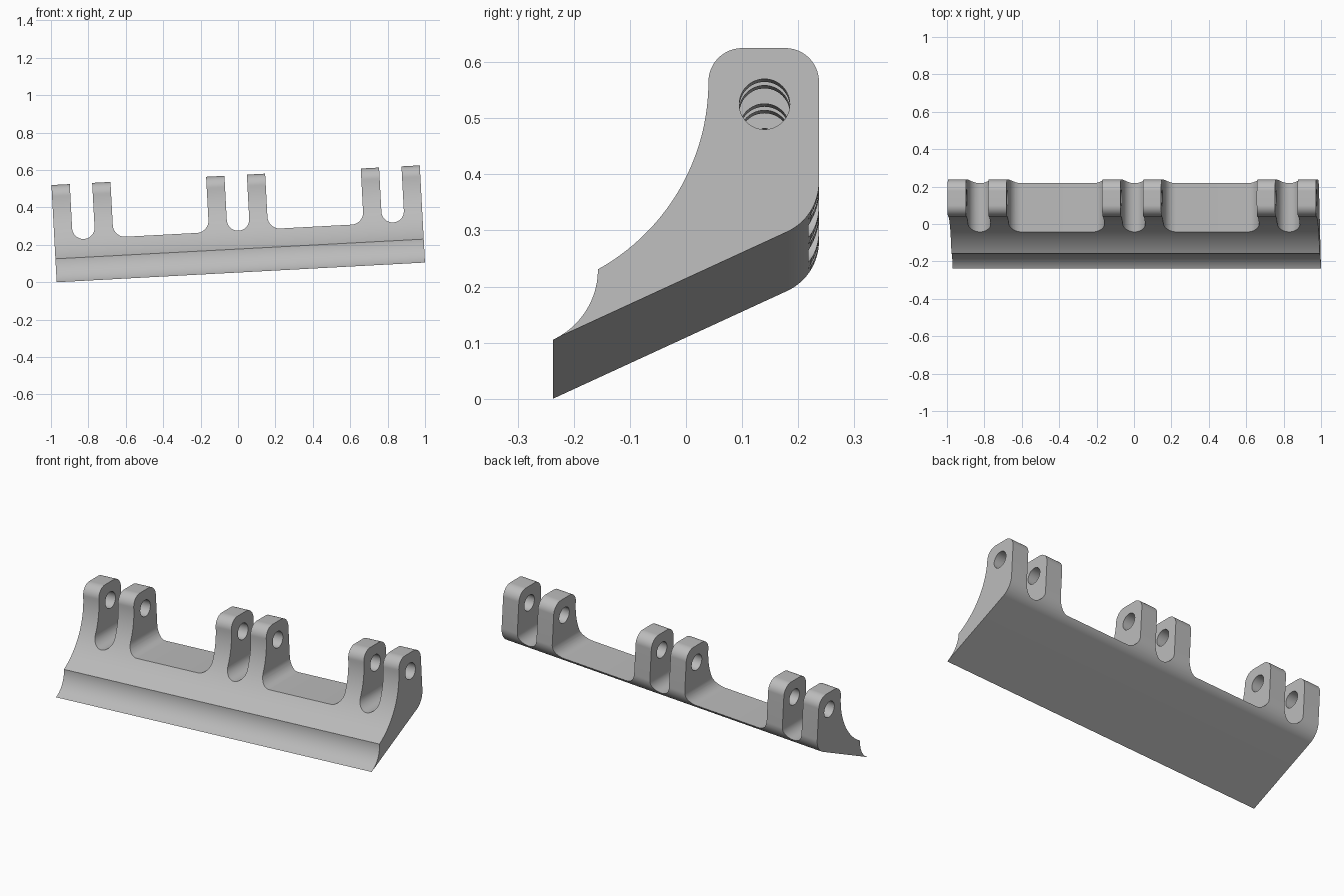
import bpy, bmesh
from math import cos, sin, radians
from mathutils import Matrix

if "Cube" in bpy.data.objects:
    bpy.data.objects.remove(bpy.data.objects["Cube"])

HALF = 0.986     # half length of the bracket
FLOOR = 0.223    # height of the cut between lugs
LUG = 0.098      # lug thickness
SLOT = 0.06      # half width of the slot in each lug pair
PAIRS = (-0.828, 0, 0.828)

grey = bpy.data.materials.new("grey")
grey.use_nodes = True
grey.diffuse_color = (0.5, 0.5, 0.5, 1)
grey.node_tree.nodes["Principled BSDF"].inputs["Base Color"].default_value = grey.diffuse_color


def arc(cx, cy, r, start, end, n=20):
    angles = [radians(start + (end - start) * i / n) for i in range(n + 1)]
    return [(cx + r * cos(a), cy + r * sin(a)) for a in angles]


def prism(bm, points, shift):
    """Extrude a closed outline of 3D points along the shift vector."""
    face = bm.faces.new([bm.verts.new(p) for p in points])
    new = bmesh.ops.extrude_face_region(bm, geom=[face])["geom"]
    bmesh.ops.translate(bm, vec=shift, verts=[v for v in new if isinstance(v, bmesh.types.BMVert)])


def make_object(name, bm):
    bmesh.ops.recalc_face_normals(bm, faces=bm.faces)
    mesh = bpy.data.meshes.new(name)
    bm.to_mesh(mesh)
    bm.free()
    mesh.materials.append(grey)
    obj = bpy.data.objects.new(name, mesh)
    bpy.context.collection.objects.link(obj)
    return obj


# Side profile: front groove, long concave face, rounded top, rounded heel
profile = (arc(-0.295, 0.125, 0.138, -65.1, 0)
           + arc(-0.343, 0.46, 0.383, -60.96, 0, 32)
           + arc(0.10, 0.46, 0.06, 180, 90)[1:]
           + arc(0.177, 0.46, 0.06, 90, 0)
           + arc(0.139, 0.281, 0.098, 0, -65.3))
bm = bmesh.new()
prism(bm, [(-HALF, y, z) for y, z in profile], (2 * HALF, 0, 0))
bracket = make_object("hinge_bracket", bm)

# Round-bottomed slots in the pairs and filleted gaps between the pairs
bm = bmesh.new()
reach = SLOT + LUG
spans = [(c - SLOT, c + SLOT, SLOT) for c in PAIRS]
spans += [(a + reach, b - reach, 0.065) for a, b in zip(PAIRS, PAIRS[1:])]
for left, right, r in spans:
    z = FLOOR + r
    outline = [(left, 0.7)] + arc(left + r, z, r, 180, 270, 14)
    outline += arc(right - r, z, r, 270, 360, 14)[int(right - left < 2.01 * r):]
    outline += [(right, 0.7)]
    prism(bm, [(x, -0.5, h) for x, h in outline], (0, 1, 0))
gap_cutter = make_object("gap_cutter", bm)

# Pin hole through every lug
bm = bmesh.new()
prism(bm, [(-1.2, y, z) for y, z in arc(0.14, 0.42, 0.045, 0, 360, 48)[:-1]], (2.4, 0, 0))
pin_cutter = make_object("pin_cutter", bm)

bpy.context.view_layer.objects.active = bracket
bracket.select_set(True)
for cutter in (gap_cutter, pin_cutter):
    cutter.hide_render = True
    mod = bracket.modifiers.new(cutter.name, "BOOLEAN")
    mod.operation = "DIFFERENCE"
    mod.solver = "EXACT"
    mod.object = cutter
    bpy.ops.object.modifier_apply(modifier=mod.name)
    bpy.data.objects.remove(cutter)

# Slight tilt of the whole bracket
tilt = Matrix.Rotation(radians(-3.06), 4, "Y")
bracket.data.transform(Matrix.Translation((0.015, 0, 0.053)) @ tilt)
bpy.ops.object.shade_smooth_by_angle(angle=radians(25))
